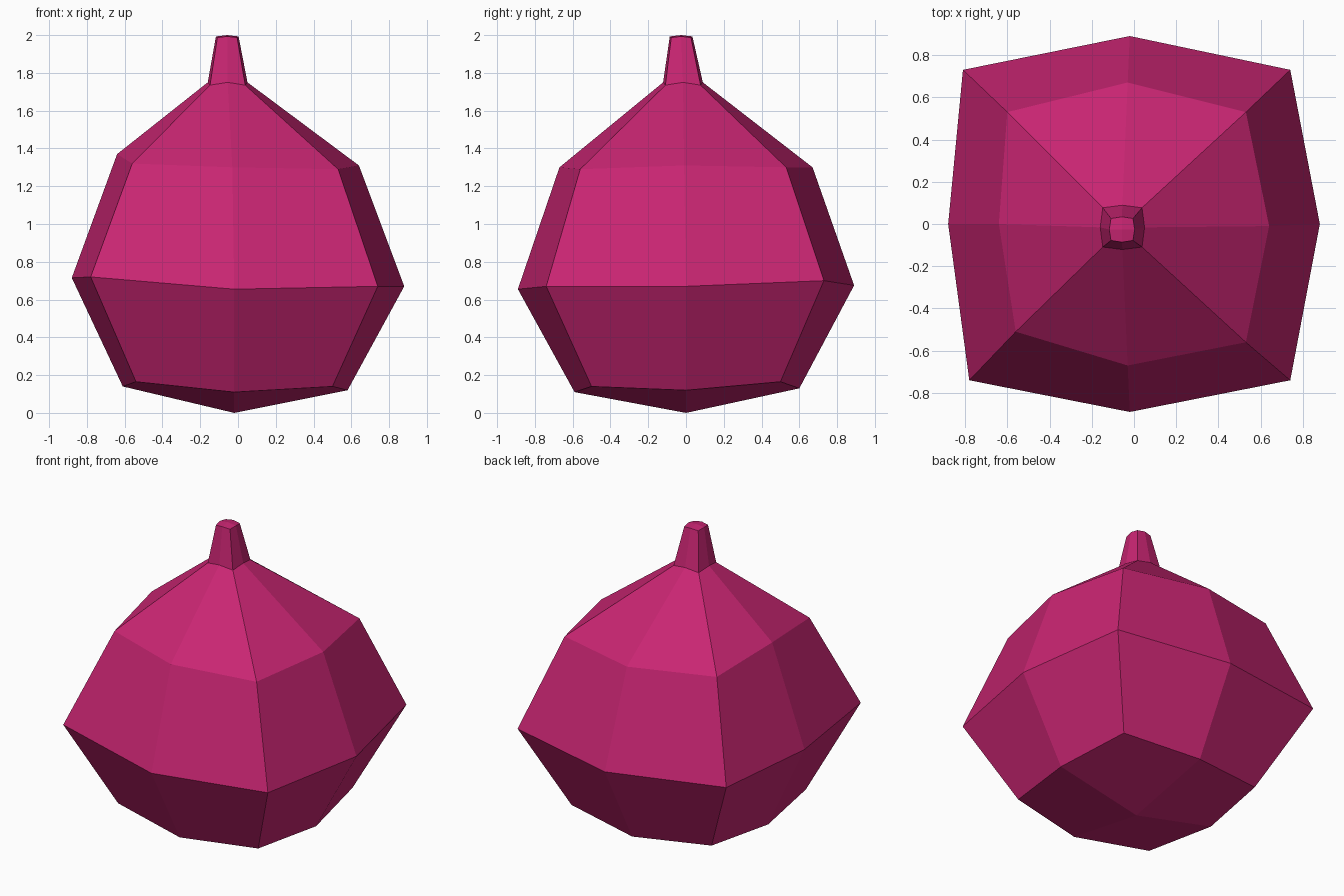
import bpy
import bmesh
from mathutils import Vector

default_cube = bpy.data.objects.get("Cube")
if default_cube:
    bpy.data.objects.remove(default_cube, do_unlink=True)

# One magenta colour for the whole fruit
magenta = bpy.data.materials.new("magenta")
magenta.use_nodes = True
colour = (0.58, 0.0185, 0.168, 1.0)
magenta.diffuse_color = colour
magenta.node_tree.nodes["Principled BSDF"].inputs["Base Color"].default_value = colour


def square_ring(centre, corner, middle, height, drop):
    """Rounded square of eight points: corner, middle, corner, ... from front left."""
    cx, cy = centre
    directions = [(-1, -1), (0, -1), (1, -1), (1, 0), (1, 1), (0, 1), (-1, 1), (-1, 0)]
    points = []
    for dx, dy in directions:
        is_corner = dx and dy
        reach = corner if is_corner else middle
        points.append((cx + dx * reach, cy + dy * reach, height - (drop if is_corner else 0)))
    return points


def build_part(name, rings, bottom=None, top=None):
    """Skin the rings with quads and close an end with four quads round its centre."""
    bm = bmesh.new()
    loops = [[bm.verts.new(Vector(point)) for point in ring] for ring in rings]
    for lower, upper in zip(loops, loops[1:]):
        for i in range(len(lower)):
            j = (i + 1) % len(lower)
            bm.faces.new((lower[i], lower[j], upper[j], upper[i]))
    for centre, loop, is_top in ((bottom, loops[0], False), (top, loops[-1], True)):
        if centre is None:
            continue
        hub = bm.verts.new(Vector(centre))
        for i in range(0, len(loop), 2):
            quad = [hub, loop[i - 1], loop[i], loop[i + 1]]
            bm.faces.new(quad if is_top else quad[::-1])
    mesh = bpy.data.meshes.new(name)
    bm.to_mesh(mesh)
    bm.free()
    mesh.materials.append(magenta)
    part = bpy.data.objects.new(name, mesh)
    bpy.context.collection.objects.link(part)
    return part


# Slightly uneven hand-shaped rings of the bulb, starting at the front left corner
lower_ring = [
    (-0.54, -0.5, 0.165), (-0.02, -0.59, 0.11), (0.5, -0.5, 0.14), (0.58, 0, 0.12),
    (0.5, 0.5, 0.165), (-0.02, 0.6, 0.13), (-0.54, 0.5, 0.17), (-0.61, 0, 0.14),
]
widest_ring = [
    (-0.78, -0.74, 0.72), (-0.02, -0.89, 0.655), (0.74, -0.74, 0.67), (0.88, 0, 0.67),
    (0.74, 0.73, 0.7), (-0.02, 0.89, 0.675), (-0.81, 0.73, 0.72), (-0.88, 0, 0.715),
]
upper_ring = [
    (-0.56, -0.51, 1.32), (-0.03, -0.67, 1.3), (0.53, -0.56, 1.29), (0.64, -0.01, 1.31),
    (0.53, 0.53, 1.3), (-0.03, 0.67, 1.3), (-0.6, 0.53, 1.33), (-0.64, 0, 1.37),
]
neck_ring = square_ring((-0.055, -0.016), 0.093, 0.105, 1.75, 0.015)

build_part("bulb", [lower_ring, widest_ring, upper_ring, neck_ring], bottom=(-0.02, 0, 0))

# Tapered stem with a small blunt tip
tip_ring = square_ring((-0.057, -0.026), 0.052, 0.06, 1.993, 0.006)
build_part("stem", [neck_ring, tip_ring], top=(-0.057, -0.026, 2))
